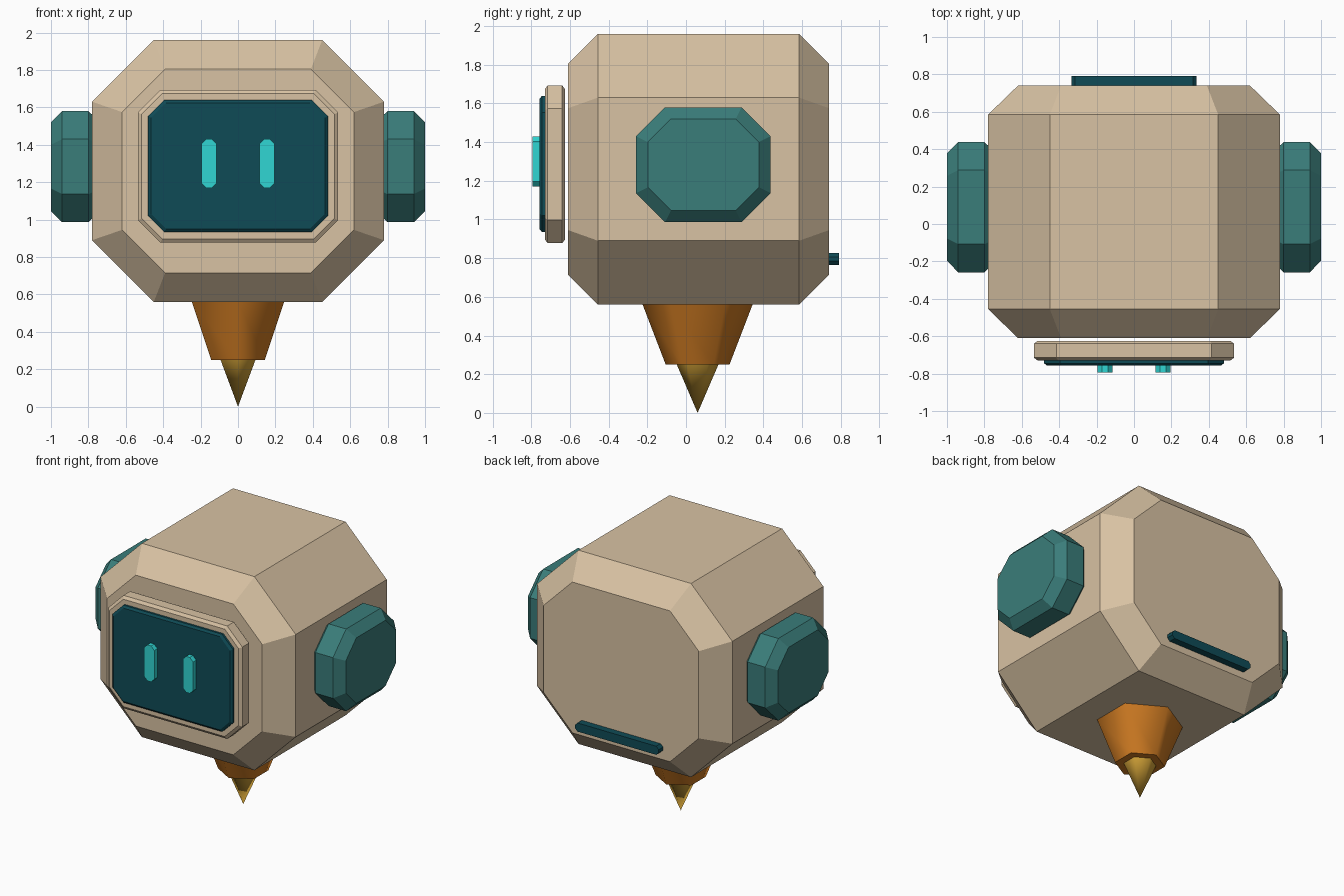
import bpy, bmesh, math
from mathutils import Vector

cube = bpy.data.objects.get("Cube")
if cube:
    bpy.data.objects.remove(cube, do_unlink=True)


def material(name, rgb):
    """Flat material from an 8-bit display colour, stored as linear."""
    lin = [((c / 255 + 0.055) / 1.055) ** 2.4 for c in rgb] + [1.0]
    mat = bpy.data.materials.new(name)
    mat.use_nodes = True
    mat.diffuse_color = lin
    mat.node_tree.nodes["Principled BSDF"].inputs["Base Color"].default_value = lin
    return mat


beige = material("warm beige", (216, 194, 163))
teal = material("muted teal", (58, 125, 122))
dark = material("dark teal", (15, 75, 86))
cyan = material("bright cyan", (48, 214, 212))
orange = material("burnt orange", (205, 122, 34))
gold = material("gold", (212, 164, 56))


def finish(name, bm, mat):
    bmesh.ops.recalc_face_normals(bm, faces=bm.faces)
    mesh = bpy.data.meshes.new(name)
    bm.to_mesh(mesh)
    bm.free()
    mesh.materials.append(mat)
    obj = bpy.data.objects.new(name, mesh)
    bpy.context.collection.objects.link(obj)
    return obj


def octagon_loft(name, mat, axis, u, z, rings):
    """Cut-corner boxes lofted along x or y; ring = (depth, half width, half height, cut)."""
    bm = bmesh.new()
    loops = []
    for d, w, h, c in rings:
        corners = [(w, h - c), (w - c, h), (c - w, h), (-w, h - c),
                   (-w, c - h), (c - w, -h), (w - c, -h), (w, c - h)]
        loops.append([bm.verts.new((d, u + a, z + b) if axis == "x" else (u + a, d, z + b))
                      for a, b in corners])
    for lower, upper in zip(loops, loops[1:]):
        for i in range(8):
            j = (i + 1) % 8
            bm.faces.new((lower[i], lower[j], upper[j], upper[i]))
    bm.faces.new(loops[0])
    bm.faces.new(loops[-1])
    return finish(name, bm, mat)


def hex_cone(name, mat, r_low, r_high, z_low, z_high):
    """Six-sided taper with corners on the y axis and smooth sides."""
    bm = bmesh.new()
    bmesh.ops.create_cone(bm, cap_ends=True, segments=6, radius1=r_low, radius2=r_high,
                          depth=z_high - z_low)
    bmesh.ops.remove_doubles(bm, verts=bm.verts, dist=0.0005)
    # Align one corner with y whatever the starting angle
    v = bm.verts[:] and max(bm.verts, key=lambda p: p.co.xy.length)
    turn = math.pi / 2 - math.atan2(v.co.y, v.co.x)
    for p in bm.verts:
        x, y = p.co.x, p.co.y
        p.co = Vector((x * math.cos(turn) - y * math.sin(turn),
                       x * math.sin(turn) + y * math.cos(turn) + 0.06,
                       p.co.z + (z_low + z_high) / 2))
    obj = finish(name, bm, mat)
    bpy.ops.object.select_all(action="DESELECT")
    obj.select_set(True)
    bpy.context.view_layer.objects.active = obj
    bpy.ops.object.shade_smooth_by_angle(angle=math.radians(62))


# Head shell
octagon_loft("head_shell", beige, "y", 0, 1.26,
             [(-0.61, 0.62, 0.545, 0.23), (-0.455, 0.78, 0.70, 0.33),
              (0.585, 0.78, 0.70, 0.33), (0.74, 0.62, 0.545, 0.23)])

# Face frame, screen and eyes
octagon_loft("face_frame", beige, "y", 0, 1.285,
             [(-0.73, 0.515, 0.388, 0.11), (-0.715, 0.535, 0.408, 0.12),
              (-0.64, 0.535, 0.408, 0.12), (-0.625, 0.515, 0.388, 0.11)])
octagon_loft("screen", dark, "y", 0, 1.287,
             [(-0.757, 0.465, 0.337, 0.08), (-0.745, 0.48, 0.352, 0.085),
              (-0.71, 0.48, 0.352, 0.085)])
for side, name in ((1, "left"), (-1, "right")):
    octagon_loft(name + "_eye", cyan, "y", side * 0.155, 1.30,
                 [(-0.793, 0.041, 0.13, 0.026), (-0.75, 0.041, 0.13, 0.026)])
    # Ear pods
    octagon_loft(name + "_ear", teal, "x", 0.09, 1.283,
                 [(side * 0.735, 0.287, 0.237, 0.12), (side * 0.80, 0.348, 0.297, 0.15),
                  (side * 0.94, 0.348, 0.297, 0.15), (side * 1.0, 0.287, 0.237, 0.12)])

# Rear slot bar
octagon_loft("rear_bar", dark, "y", 0, 0.795,
             [(0.72, 0.335, 0.031, 0.02), (0.79, 0.335, 0.031, 0.02)])

# Thruster nozzle and flame tip
hex_cone("nozzle", orange, 0.165, 0.285, 0.25, 0.562)
hex_cone("flame_tip", gold, 0.0, 0.112, 0.0, 0.26)
